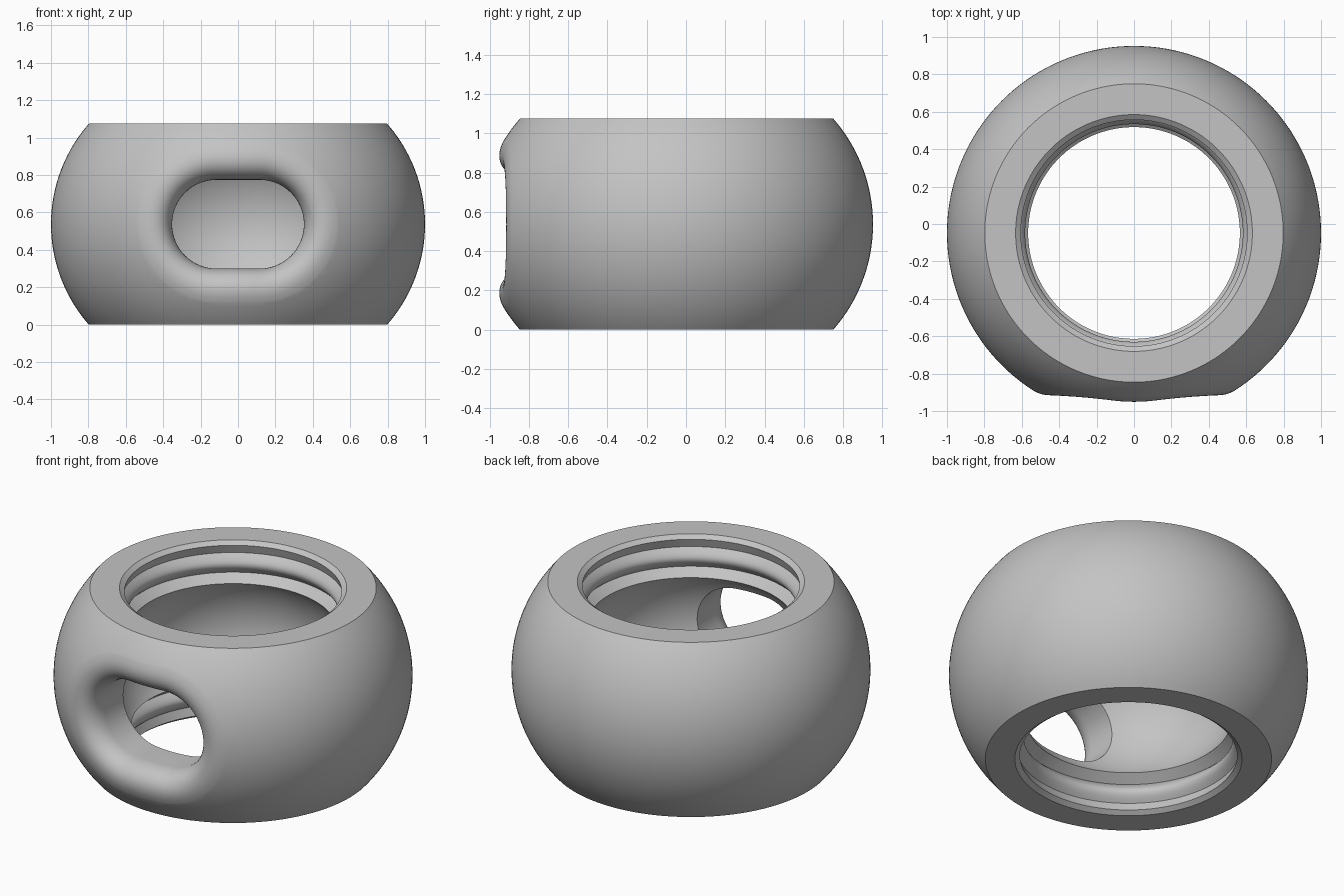
import bpy, bmesh
from math import sin, cos, pi, sqrt, asin, radians
from mathutils import Vector

cube = bpy.data.objects.get("Cube")
if cube:
    bpy.data.objects.remove(cube, do_unlink=True)

H = 0.537                       # half height
CY = -0.048                     # axis of the ring in y
ARC_R, ARC_C = 0.814, 0.186     # outer wall arc
STEPS = 144

grey = bpy.data.materials.new("plain_grey")
grey.use_nodes = True
grey.diffuse_color = (0.55, 0.55, 0.55, 1)
grey.node_tree.nodes["Principled BSDF"].inputs["Base Color"].default_value = (0.55, 0.55, 0.55, 1)


def make_object(name, bm):
    bmesh.ops.recalc_face_normals(bm, faces=bm.faces[:])
    mesh = bpy.data.meshes.new(name)
    bm.to_mesh(mesh)
    bm.free()
    mesh.materials.append(grey)
    obj = bpy.data.objects.new(name, mesh)
    bpy.context.collection.objects.link(obj)
    return obj


def arc(centre, radius, z0, z1, n):
    """Points (r, z) on a bulging arc between two heights."""
    a, b = asin(z0 / radius), asin(z1 / radius)
    return [(centre + radius * cos(a + (b - a) * i / n),
             radius * sin(a + (b - a) * i / n)) for i in range(n + 1)]


def bead(r, z0, z1, bulge, n=14):
    """Rounded rib that swells towards the axis."""
    return [(r - bulge * sin(pi * i / n), z0 + (z1 - z0) * i / n)
            for i in range(n + 1)]


# Ring profile: outer wall, chamfered mouth, rib, sloped lip, hollow inside
neck = [(0.633, H), (0.605, H - 0.021)]
neck += bead(0.622, H - 0.073, H - 0.194, 0.04)
neck += [(0.566, H - 0.238)]
lower_neck = [(r, -z) for r, z in reversed(neck)]
hollow = arc(0.159, 0.506, H - 0.238, 0.238 - H, 28)
profile = arc(ARC_C, ARC_R, -H, H, 40) + neck + hollow[1:-1] + lower_neck

bm = bmesh.new()
verts = [bm.verts.new((r, CY, z + H)) for r, z in profile]
edges = [bm.edges.new((v, verts[(i + 1) % len(verts)])) for i, v in enumerate(verts)]
bmesh.ops.spin(bm, geom=verts + edges, cent=(0, CY, 0), axis=(0, 0, 1),
               angle=2 * pi, steps=STEPS)
bmesh.ops.remove_doubles(bm, verts=bm.verts[:], dist=0.0001)
body = make_object("ring_body", bm)


# Window cutter: slot with a flared, rounded mouth following the outer wall
HALF_FLAT, SLOT_R, FILLET = 0.115, 0.2375, 0.195


def slot(offset):
    """Slot outline (x, z) grown by an offset."""
    r = SLOT_R + offset
    pts = []
    for side in (1, -1):
        pts += [(side * (HALF_FLAT + r * cos(a)), side * r * sin(a))
                for a in (-pi / 2 + pi * i / 32 for i in range(33))]
        pts += [(side * HALF_FLAT * (1 - i / 4), side * r) for i in range(1, 8)]
    return pts


def wall_y(x, z):
    r = ARC_C + sqrt(ARC_R ** 2 - z * z)
    return CY - sqrt(r * r - x * x)


loops = [[(x, -0.35, z) for x, z in slot(0)]]
for i in range(15):
    a = radians(6 * i)
    loops.append([(x, wall_y(x, z) + FILLET * (1 - sin(a)), z)
                  for x, z in slot(FILLET * (1 - cos(a)))])
outer = slot(FILLET + 0.01)
loops.append([(x, wall_y(x, z) - 0.004, z) for x, z in outer])
loops.append([(x, -1.4, z) for x, z in outer])

bm = bmesh.new()
rings = [[bm.verts.new(Vector(p) + Vector((0, 0, H))) for p in loop] for loop in loops]
for a, b in zip(rings, rings[1:]):
    for i in range(len(a)):
        j = (i + 1) % len(a)
        bm.faces.new((a[i], a[j], b[j], b[i]))
bm.faces.new(rings[0])
bm.faces.new(rings[-1])
cutter = make_object("window_cutter", bm)
cutter.hide_render = True

# Cut the window, then smooth while keeping the crisp edges
mod = body.modifiers.new("window", "BOOLEAN")
mod.operation = "DIFFERENCE"
mod.solver = "EXACT"
mod.object = cutter
for o in bpy.context.selected_objects:
    o.select_set(False)
bpy.context.view_layer.objects.active = body
body.select_set(True)
bpy.ops.object.modifier_apply(modifier=mod.name)
bpy.ops.object.shade_smooth_by_angle(angle=radians(25))
bpy.data.objects.remove(cutter, do_unlink=True)
